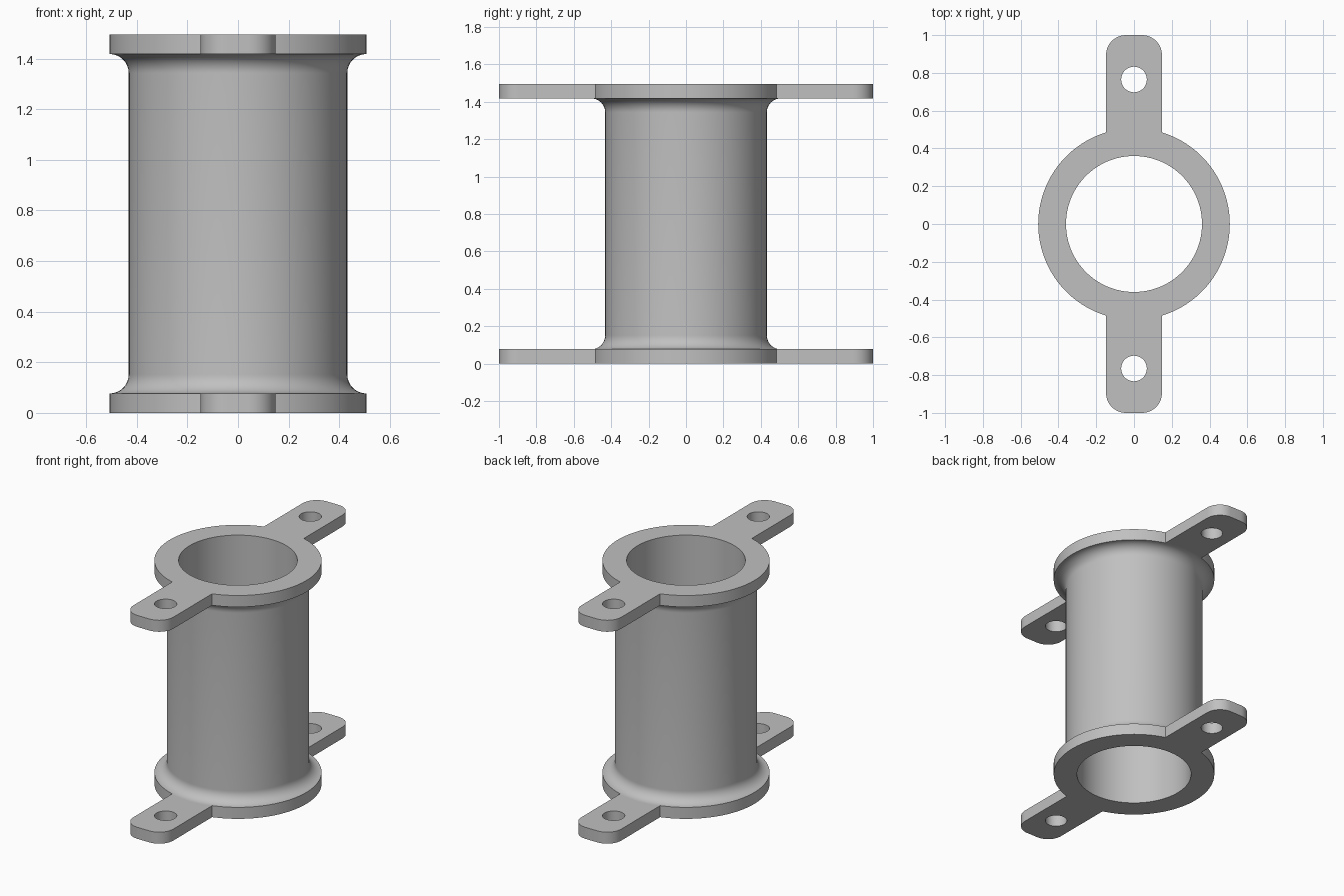
import bpy, bmesh
from math import pi, sin, cos, asin, radians

if "Cube" in bpy.data.objects:
    bpy.data.objects.remove(bpy.data.objects["Cube"], do_unlink=True)

# Main dimensions
HEIGHT, THICK = 1.495, 0.077
FLANGE_R, TUBE_R, BORE_R = 0.507, 0.432, 0.36
TAB_W, CORNER, HOLE_R, HOLE_Y = 0.148, 0.105, 0.068, 0.765
SEGMENTS = 96

grey = bpy.data.materials.new("plain grey")
grey.use_nodes = True
grey.diffuse_color = (0.53, 0.53, 0.53, 1)
grey.node_tree.nodes["Principled BSDF"].inputs["Base Color"].default_value = grey.diffuse_color


def arc(cx, cy, r, start, end, steps):
    angles = [start + (end - start) * i / steps for i in range(steps + 1)]
    return [(cx + r * cos(a), cy + r * sin(a)) for a in angles]


def circle(cy, r, steps):
    return arc(0, cy, r, 0, 2 * pi, steps)[:-1]


def finish(obj):
    obj.data.materials.clear()
    obj.data.materials.append(grey)
    bpy.ops.object.select_all(action="DESELECT")
    obj.select_set(True)
    bpy.context.view_layer.objects.active = obj
    bpy.ops.object.shade_smooth_by_angle(angle=radians(30))


def flange_plate(name, z):
    # Half outline: side arc, then a tab with rounded corners; repeated by a half turn
    join = asin(TAB_W / FLANGE_R)
    half = arc(0, 0, FLANGE_R, join - pi / 2, pi / 2 - join, 64)
    half += arc(TAB_W - CORNER, 1 - CORNER, CORNER, 0, pi / 2, 10)
    half += arc(CORNER - TAB_W, 1 - CORNER, CORNER, pi / 2, pi, 10)
    outline = half + [(-x, -y) for x, y in half]
    loops = [outline, circle(0, BORE_R, SEGMENTS)]
    loops += [circle(s * HOLE_Y, HOLE_R, 32) for s in (-1, 1)]

    # Filled flat curve with holes, extruded to the plate thickness
    curve = bpy.data.curves.new(name, "CURVE")
    curve.dimensions = "2D"
    curve.fill_mode = "BOTH"
    curve.extrude = THICK / 2
    for loop in loops:
        spline = curve.splines.new("POLY")
        spline.points.add(len(loop) - 1)
        for point, (x, y) in zip(spline.points, loop):
            point.co = (x, y, 0, 1)
        spline.use_cyclic_u = True
    temp = bpy.data.objects.new(name + " curve", curve)
    bpy.context.collection.objects.link(temp)
    graph = bpy.context.evaluated_depsgraph_get()
    mesh = bpy.data.meshes.new_from_object(temp.evaluated_get(graph))
    bpy.data.objects.remove(temp, do_unlink=True)

    # Weld the caps to the rims
    bm = bmesh.new()
    bm.from_mesh(mesh)
    bmesh.ops.remove_doubles(bm, verts=bm.verts, dist=0.0001)
    bmesh.ops.recalc_face_normals(bm, faces=bm.faces)
    bm.to_mesh(mesh)
    bm.free()
    obj = bpy.data.objects.new(name, mesh)
    bpy.context.collection.objects.link(obj)
    obj.location.z = z
    finish(obj)


def tube():
    # Wall profile with a concave fillet at each end, open where it meets the plates
    fillet = FLANGE_R - TUBE_R
    lower = arc(FLANGE_R, THICK + fillet, fillet, -pi / 2, -pi, 12)
    upper = [(r, HEIGHT - z) for r, z in reversed(lower)]
    profile = [(BORE_R, HEIGHT - THICK), (BORE_R, THICK)]
    bm = bmesh.new()
    for part in (profile, lower + upper):
        rings = []
        for r, z in part:
            rings.append([bm.verts.new((x, y, z)) for x, y in circle(0, r, SEGMENTS)])
        for a, b in zip(rings, rings[1:]):
            for i in range(SEGMENTS):
                j = (i + 1) % SEGMENTS
                bm.faces.new((a[i], a[j], b[j], b[i]))
    mesh = bpy.data.meshes.new("tube")
    bm.to_mesh(mesh)
    bm.free()
    obj = bpy.data.objects.new("tube", mesh)
    bpy.context.collection.objects.link(obj)
    finish(obj)


flange_plate("bottom_flange", THICK / 2)
flange_plate("top_flange", HEIGHT - THICK / 2)
tube()
